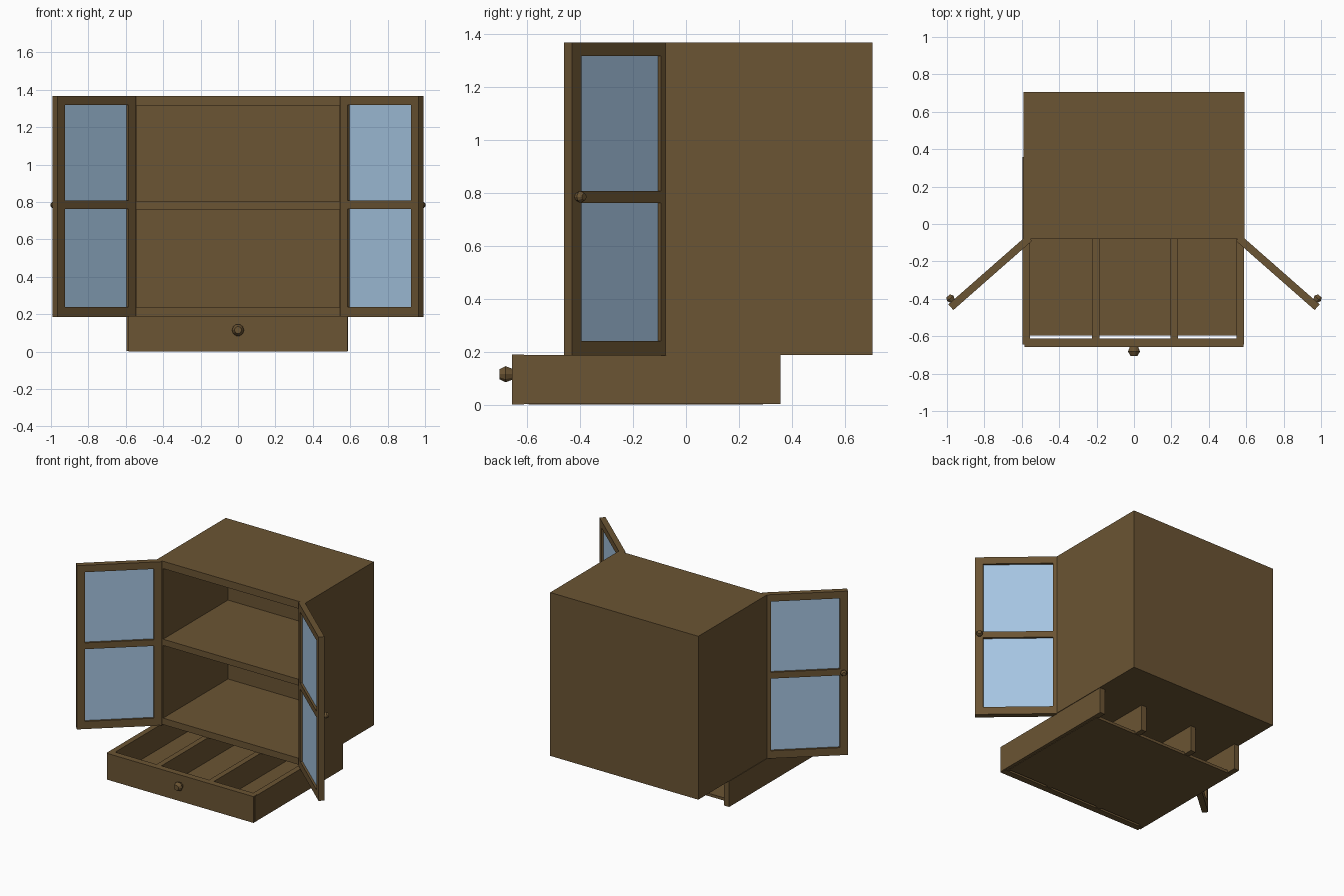
import bpy, bmesh, math
from mathutils import Matrix, Vector

if "Cube" in bpy.data.objects:
    bpy.data.objects.remove(bpy.data.objects["Cube"])


def material(name, rgb):
    m = bpy.data.materials.new(name)
    m.diffuse_color = (*rgb, 1)
    m.use_nodes = True
    m.node_tree.nodes["Principled BSDF"].inputs["Base Color"].default_value = m.diffuse_color
    return m


WOOD = material("wood", (0.147, 0.089, 0.033))
GLASS = material("glass", (0.38, 0.56, 0.76))


def finish(name, bm, mat, matrix=Matrix()):
    bm.transform(matrix)
    bmesh.ops.recalc_face_normals(bm, faces=bm.faces)
    me = bpy.data.meshes.new(name)
    bm.to_mesh(me)
    bm.free()
    me.materials.append(mat)
    ob = bpy.data.objects.new(name, me)
    bpy.context.collection.objects.link(ob)
    return ob


def boxes(name, spans, mat=WOOD, matrix=Matrix()):
    """One object from boxes given as x0, x1, y0, y1, z0, z1."""
    bm = bmesh.new()
    for x0, x1, y0, y1, z0, z1 in spans:
        m = (Matrix.Translation(((x0 + x1) / 2, (y0 + y1) / 2, (z0 + z1) / 2))
             @ Matrix.Diagonal((x1 - x0, y1 - y0, z1 - z0, 1)))
        bmesh.ops.create_cube(bm, size=1, matrix=m)
    return finish(name, bm, mat, matrix)


def knob(name, origin, direction, r, h, matrix=Matrix()):
    """Faceted knob turned around its pull direction."""
    bm = bmesh.new()
    rings = []
    for rr, t in ((0.7, 0), (1, 0.5), (0.6, 1)):
        rings.append([bm.verts.new((r * rr * math.cos(a), r * rr * math.sin(a), h * t))
                      for a in (i * math.tau / 10 for i in range(10))])
    for lo, hi in zip(rings, rings[1:]):
        for i in range(10):
            j = (i + 1) % 10
            bm.faces.new((lo[i], lo[j], hi[j], hi[i]))
    bm.faces.new(rings[0][::-1])
    bm.faces.new(rings[-1])
    turn = Vector((0, 0, 1)).rotation_difference(Vector(direction)).to_matrix().to_4x4()
    return finish(name, bm, WOOD, matrix @ Matrix.Translation(origin) @ turn)


# Cabinet carcass
W, F, B, Z0, Z1, T = 0.592, -0.08, 0.705, 0.188, 1.368, 0.05
for side, s in (("left", -1), ("right", 1)):
    a, b = sorted((s * W, s * (W - T)))
    boxes("cabinet_side_" + side, [(a, b, F, B, Z0, Z1)])
I = W - T
boxes("cabinet_back", [(-I, I, B - 0.045, B, Z0, Z1)])
for name, z0, z1 in (("cabinet_bottom", Z0, 0.235), ("middle_shelf", 0.76, 0.805),
                     ("cabinet_top", 1.315, Z1)):
    boxes(name, [(-I, I, F, B - 0.045, z0, z1)])

# Open glazed doors: built flat along local x, then swung out and mirrored
L, D, S = 0.56, 0.04, 0.053
tip = Vector((0.966, -0.46, 0))
swing = math.radians(-41.3)
start = tip - Vector((math.cos(swing), math.sin(swing), 0)) * L
for side, s in (("left", -1), ("right", 1)):
    M = (Matrix.Diagonal((s, 1, 1, 1)) @ Matrix.Translation(start)
         @ Matrix.Rotation(swing, 4, 'Z'))
    boxes("door_frame_" + side, [
        (0, S, 0, D, Z0 - 0.003, Z1), (L - S, L, 0, D, Z0 - 0.003, Z1),
        (S, L - S, 0, D, Z0 - 0.003, 0.24), (S, L - S, 0, D, 0.762, 0.807),
        (S, L - S, 0, D, 1.318, Z1)], WOOD, M)
    boxes("door_glass_" + side, [(S, L - S, 0.015, 0.025, 0.24, 0.762),
                                 (S, L - S, 0.015, 0.025, 0.807, 1.318)], GLASS, M)
    knob("door_knob_" + side, (L - 0.029, D, 0.785), (0, 1, 0), 0.022, 0.035, M)

# Pulled-out drawer, open at the rear
boxes("drawer_front", [(-0.585, 0.585, -0.658, -0.612, 0, 0.19)])
for name, x in (("drawer_side_left", -0.595), ("drawer_divider_left", -0.225),
                ("drawer_divider_right", 0.195), ("drawer_side_right", 0.548)):
    boxes(name, [(x, x + 0.04, -0.645 if "side" in name else -0.612, 0.357, 0.003, Z0)])
boxes("drawer_floor", [(-0.57, 0.565, -0.595, 0.29, 0, 0.02)])
knob("drawer_knob", (0, -0.658, 0.115), (0, -1, 0), 0.032, 0.047)
